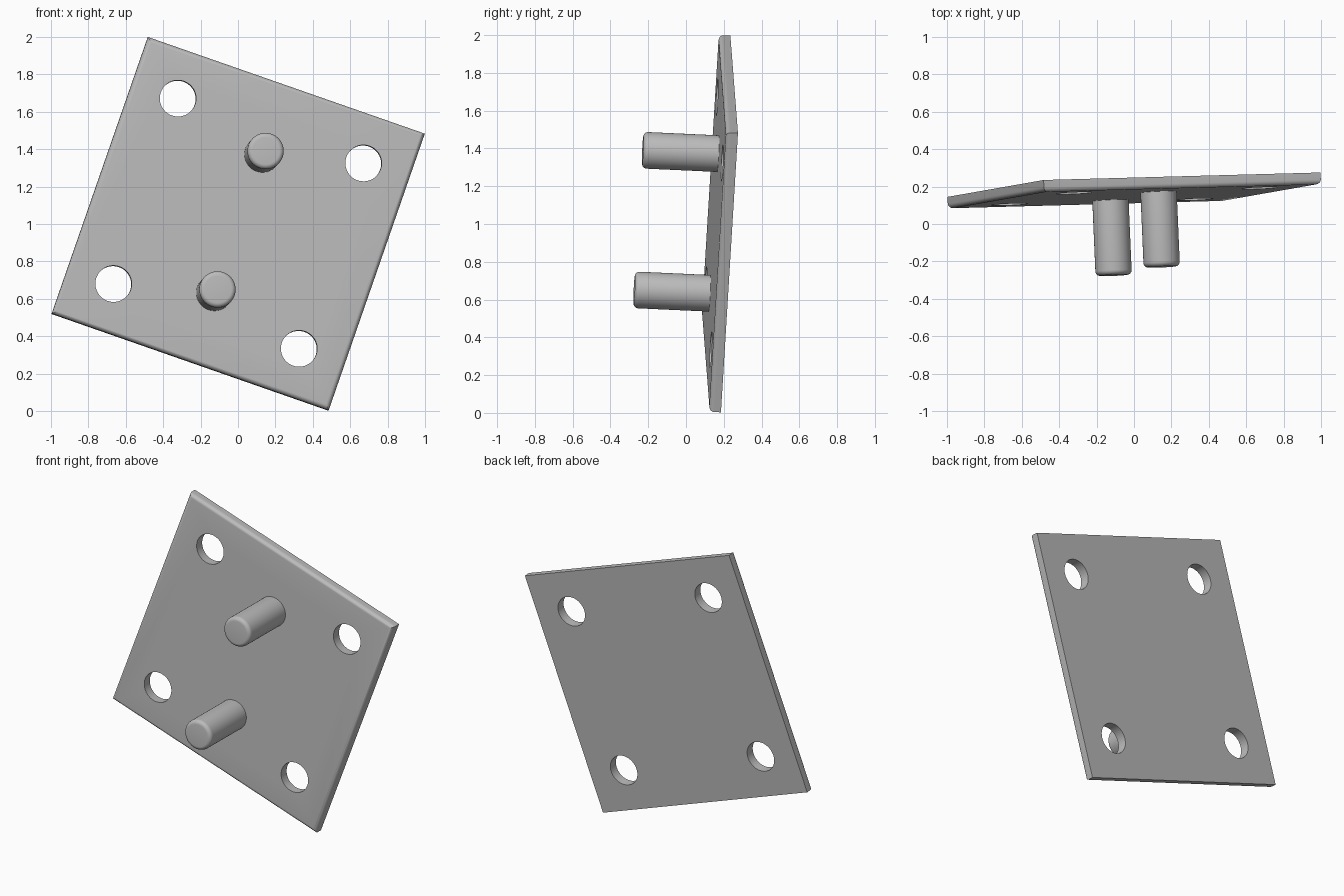
import bpy
import bmesh
import math
from mathutils import Matrix, Vector

cube = bpy.data.objects.get("Cube")
if cube:
    bpy.data.objects.remove(cube, do_unlink=True)

SIDE, THICK, RADIUS = 1.567, 0.0625, 0.097
PIN_LENGTH, FILLET = 0.4, 0.025
HOLE_OFFSET, PIN_OFFSET = 0.525, 0.392

# Tilted frame: local x and y run along the plate, local z out of its front
u = Vector((1.475, 0.04, -0.515)).normalized()
n = u.cross(Vector((0.515, 0.09, 1.475))).normalized()
v = n.cross(u)
frame = Matrix((u, v, n)).transposed().to_4x4()
frame.translation = (0, 0.21, 1.0)

grey = bpy.data.materials.new("plain grey")
grey.use_nodes = True
colour = (0.5, 0.5, 0.5, 1)
grey.diffuse_color = colour
grey.node_tree.nodes["Principled BSDF"].inputs["Base Color"].default_value = colour


def finish(name, bm):
    """Turn a bmesh into an object in the tilted frame."""
    bmesh.ops.recalc_face_normals(bm, faces=bm.faces[:])
    mesh = bpy.data.meshes.new(name)
    bm.to_mesh(mesh)
    bm.free()
    mesh.materials.append(grey)
    obj = bpy.data.objects.new(name, mesh)
    obj.matrix_world = frame
    bpy.context.collection.objects.link(obj)
    return obj


def select_only(obj):
    bpy.ops.object.select_all(action="DESELECT")
    obj.select_set(True)
    bpy.context.view_layer.objects.active = obj


def round_front(bm, top):
    """Fillet the outline of the front face."""
    edges = [e for e in bm.edges if all(abs(w.co.z - top) < 1e-5 for w in e.verts)]
    bmesh.ops.bevel(bm, geom=edges, offset=FILLET, segments=6,
                    profile=0.5, affect="EDGES")


def add_cylinder(bm, x, y, bottom, top):
    place = Matrix.Translation((x, y, (bottom + top) / 2))
    bmesh.ops.create_cone(bm, cap_ends=True, segments=64, radius1=RADIUS,
                          radius2=RADIUS, depth=top - bottom, matrix=place)


# Square plate with rounded front edges
bm = bmesh.new()
bmesh.ops.create_cube(bm, size=1, matrix=Matrix.Translation((0, 0, THICK / 2))
                      @ Matrix.Diagonal((SIDE, SIDE, THICK, 1)))
round_front(bm, THICK)
plate = finish("mounting_plate", bm)

# Four through holes
bm = bmesh.new()
for sx in (-1, 1):
    for sy in (-1, 1):
        add_cylinder(bm, sx * HOLE_OFFSET, sy * HOLE_OFFSET, -THICK, 2 * THICK)
cutter = finish("hole_cutter", bm)
cutter.hide_render = True
cut = plate.modifiers.new("holes", "BOOLEAN")
cut.operation = "DIFFERENCE"
cut.solver = "EXACT"
cut.object = cutter
select_only(plate)
bpy.ops.object.modifier_apply(modifier=cut.name)
bpy.data.objects.remove(cutter, do_unlink=True)

# Two pins with rounded tips
parts = [plate]
for name, side in (("upper_pin", 1), ("lower_pin", -1)):
    bm = bmesh.new()
    top = THICK + PIN_LENGTH
    add_cylinder(bm, 0, side * PIN_OFFSET, THICK - 0.005, top)
    round_front(bm, top)
    parts.append(finish(name, bm))

for part in parts:
    select_only(part)
    bpy.ops.object.shade_smooth_by_angle(angle=math.radians(30))
